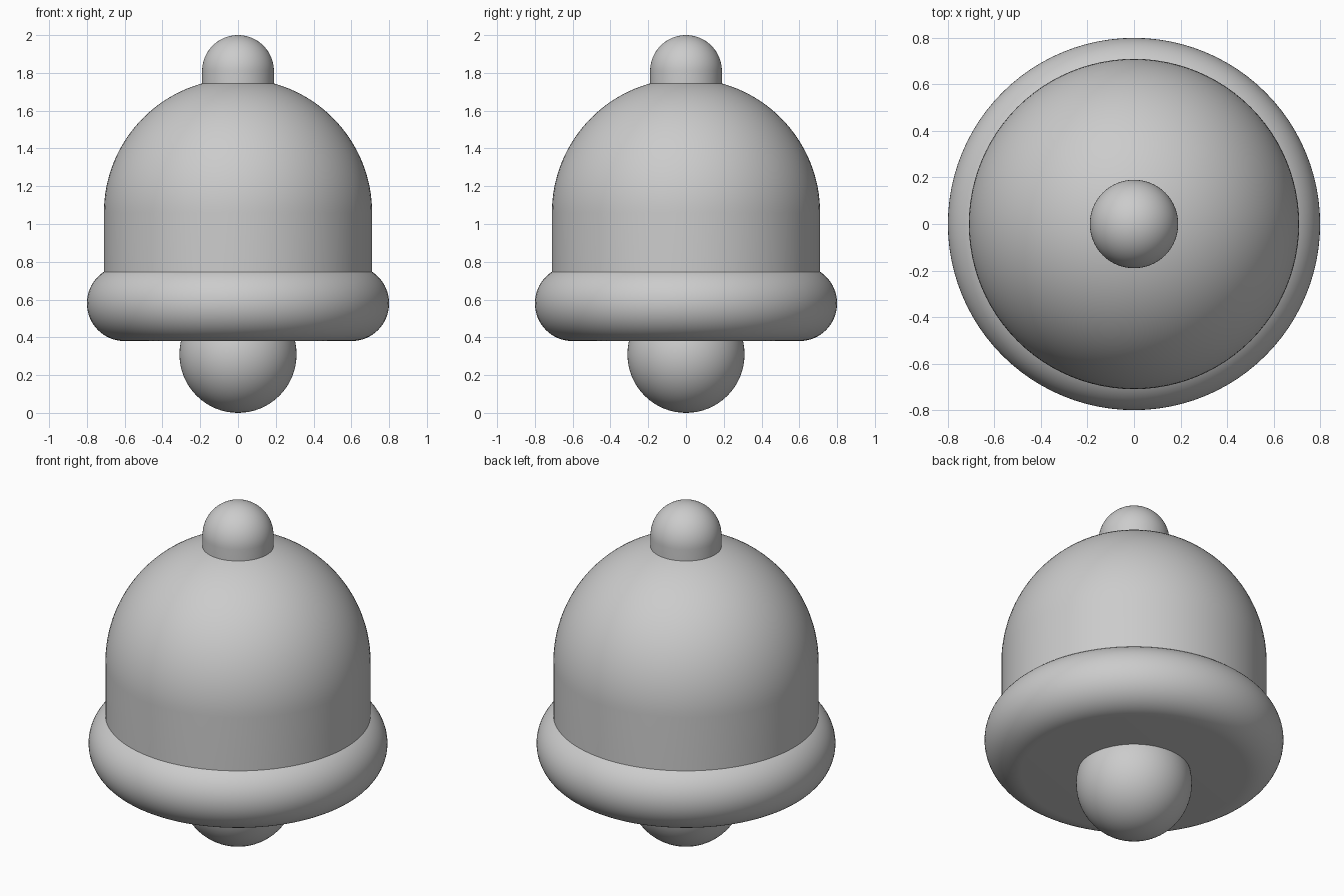
import bpy, bmesh
from math import sin, cos, radians, pi

cube = bpy.data.objects.get("Cube")
if cube:
    bpy.data.objects.remove(cube, do_unlink=True)

# Single grey material
grey = bpy.data.materials.new("plain grey")
grey.use_nodes = True
colour = (0.6, 0.6, 0.6, 1)
grey.diffuse_color = colour
grey.node_tree.nodes["Principled BSDF"].inputs["Base Color"].default_value = colour


def arc(cx, cz, r, start, end, steps):
    """Points (radius, height) along an arc; angles in degrees."""
    angles = [radians(start + (end - start) * i / steps) for i in range(steps + 1)]
    return [(cx + r * cos(a), cz + r * sin(a)) for a in angles]


def lathe(name, profile, sides=96):
    """Spin a (radius, height) profile around the z axis."""
    bm = bmesh.new()
    verts = [bm.verts.new((max(r, 0), 0, z)) for r, z in profile]
    edges = [bm.edges.new(pair) for pair in zip(verts, verts[1:])]
    bmesh.ops.spin(bm, geom=verts + edges, cent=(0, 0, 0), axis=(0, 0, 1),
                   angle=2 * pi, steps=sides)
    bmesh.ops.remove_doubles(bm, verts=bm.verts, dist=0.0005)
    bmesh.ops.recalc_face_normals(bm, faces=bm.faces)
    mesh = bpy.data.meshes.new(name)
    bm.to_mesh(mesh)
    bm.free()
    mesh.materials.append(grey)
    obj = bpy.data.objects.new(name, mesh)
    bpy.context.collection.objects.link(obj)
    bpy.ops.object.select_all(action="DESELECT")
    obj.select_set(True)
    bpy.context.view_layer.objects.active = obj
    bpy.ops.object.shade_smooth_by_angle(angle=radians(35))
    return obj


# Clapper ball hanging below the rim
lathe("clapper", arc(0, 0.31, 0.31, -90, 90, 32))

# Rounded rim with a flat underside
lathe("rim", [(0, 0.38)] + arc(0.6, 0.58, 0.2, -90, 90, 32) + [(0, 0.78)])

# Straight-sided body closing into a hemispherical dome
lathe("bell_body", [(0, 0.6), (0.71, 0.6)] + arc(0, 1.06, 0.71, 0, 90, 32))

# Small domed knob on top
lathe("top_knob", [(0, 1.7), (0.19, 1.7)] + arc(0, 1.81, 0.19, 0, 90, 20))
